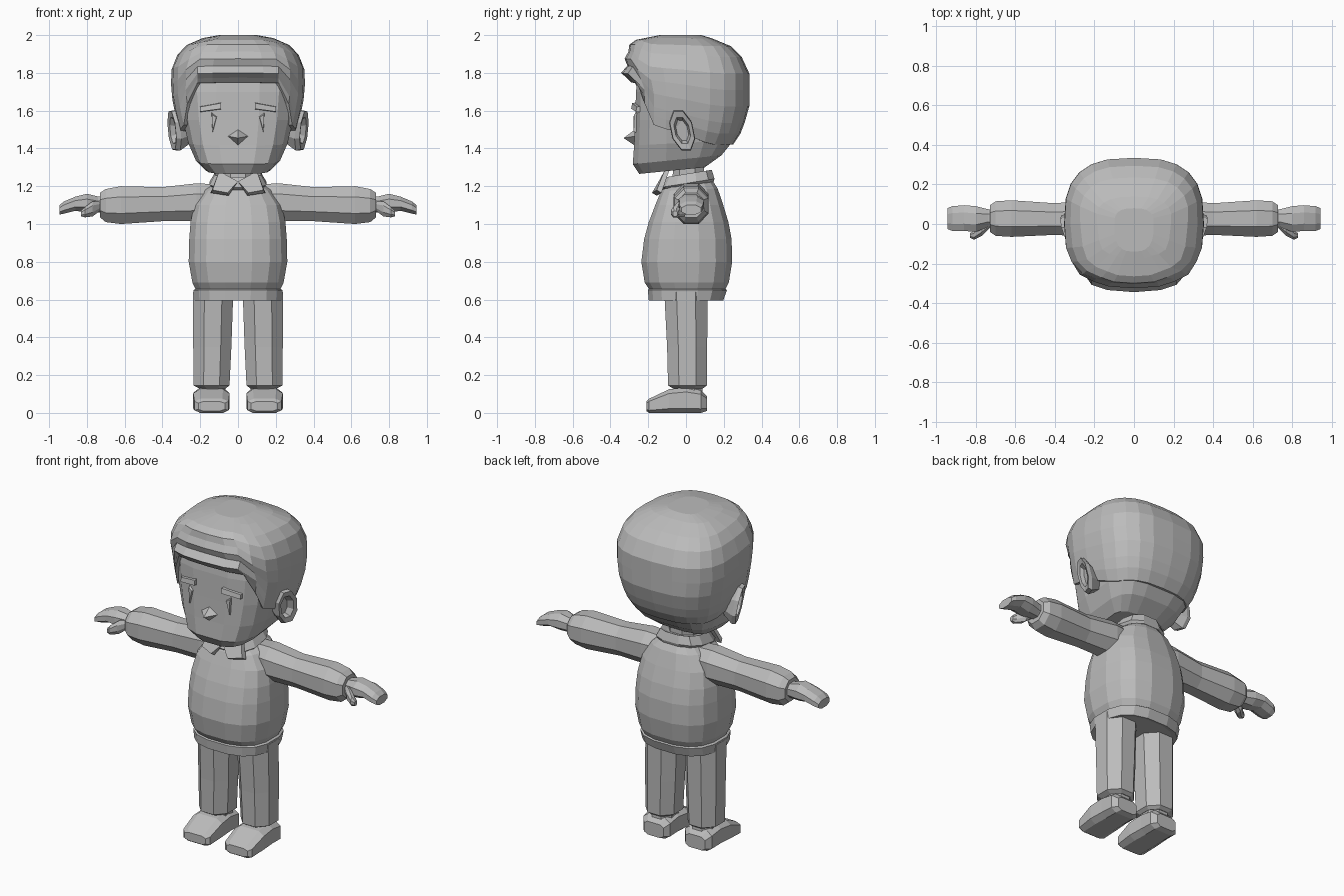
import bpy, bmesh, math
from mathutils import Vector

grey = bpy.data.materials.new("plain_grey")
grey.diffuse_color = (0.5, 0.5, 0.5, 1)


def make(name, verts, faces, mirror=False):
    bm = bmesh.new()
    vs = [bm.verts.new(v) for v in verts]
    for f in faces:
        bm.faces.new([vs[i] for i in f])
    bmesh.ops.recalc_face_normals(bm, faces=bm.faces[:])
    me = bpy.data.meshes.new(name)
    bm.to_mesh(me)
    bm.free()
    me.materials.append(grey)
    ob = bpy.data.objects.new(name, me)
    bpy.context.collection.objects.link(ob)
    if mirror:
        m = ob.modifiers.new("mirror", 'MIRROR')
        m.use_mirror_merge = False
    return ob


def loft(name, rings, mirror=False, cap_start=True):
    n = len(rings[0])
    verts = [p for r in rings for p in r]
    faces = [(k * n + i, k * n + (i + 1) % n, (k + 1) * n + (i + 1) % n, (k + 1) * n + i)
             for k in range(len(rings) - 1) for i in range(n)]
    if cap_start:
        faces.append(tuple(range(n)))
    faces.append(tuple(range(len(verts) - n, len(verts))))
    return make(name, verts, faces, mirror)


def spow(v, e):
    return math.copysign(abs(v) ** (2 / e), v)


def ring(z, hx, yf, yb, tilt=0, e=2.6, n=16):
    """Rounded-square ring with separate front and back depth."""
    pts = []
    for i in range(n):
        a = math.tau * (i + 0.5) / n
        s = spow(math.sin(a), e)
        y = s * (yb if s > 0 else -yf)
        pts.append((hx * spow(math.cos(a), e), y, z + tilt * y))
    return pts


def octagon(axis, p, u0, u1, v0, v1, c=0.28):
    """Chamfered rectangle across the given axis."""
    du, dv = (u1 - u0) * c, (v1 - v0) * c
    uv = [(u0 + du, v0), (u1 - du, v0), (u1, v0 + dv), (u1, v1 - dv),
          (u1 - du, v1), (u0 + du, v1), (u0, v1 - dv), (u0, v0 + dv)]
    return [{'x': (p, u, v), 'y': (u, p, v), 'z': (u, v, p)}[axis] for u, v in uv]


def interp(table, t):
    if t <= table[0][0]:
        return table[0][1]
    for (a, va), (b, vb) in zip(table, table[1:]):
        if t <= b:
            return va + (vb - va) * (t - a) / (b - a)
    return table[-1][1]


# Head
loft("head", [ring(*r, e=3.3) for r in [
    (1.29, .17, -.25, .10, .10), (1.345, .225, -.285, .19, .10),
    (1.43, .265, -.278, .255, .05), (1.55, .295, -.272, .31),
    (1.70, .31, -.268, .315), (1.85, .29, -.25, .29), (1.94, .2, -.18, .18)]])

# Hair cap: lower edge follows brow, sideburn and nape
HX = [(1.4, .26), (1.5, .312), (1.6, .337), (1.7, .355), (1.83, .352),
      (1.93, .305), (1.98, .21), (2.0, .10)]
BACK = [(1.4, .235), (1.47, .285), (1.6, .335), (1.82, .335), (1.9, .285),
        (1.96, .215), (2.0, .08)]
FRONT = [(1.74, .28), (1.775, .315), (1.8, .345), (1.8375, .31), (1.875, .325),
         (1.9125, .305), (1.95, .30), (1.975, .265), (2.0, .14)]
EDGE = [(0, 1.75), (32, 1.745), (47, 1.62), (62, 1.51), (80, 1.5), (110, 1.42), (180, 1.42)]
rings = []
for t, s in [(0, .88), (0, 1), (.1, 1), (.2, 1), (.35, 1), (.5, 1), (.65, 1),
             (.8, 1), (.9, 1), (.97, 1), (1, 1)]:
    row = []
    for i in range(24):
        a = math.tau * i / 24
        fx, fy = spow(math.sin(a), 2.8), -spow(math.cos(a), 2.8)
        zb = interp(EDGE, math.degrees(min(a, math.tau - a)))
        z = zb + t * (2.0 - zb)
        row.append((s * fx * interp(HX, z), s * fy * interp(BACK if fy > 0 else FRONT, z), z))
    rings.append(row)
loft("hair", rings, cap_start=False)

# Ears: oval cups leaning outward at the back
def ear_ring(x, scale, lean):
    pts = []
    for i in range(8):
        a = math.tau * (i + .5) / 8
        y, z = .065 * scale * math.cos(a), .115 * scale * math.sin(a)
        pts.append((x + lean * y + .1 * z, -.02 + y - .2 * z, 1.495 + z))
    return pts

loft("ear", [ear_ring(.27, .7, 0), ear_ring(.325, 1, .35), ear_ring(.35, .95, .35),
             ear_ring(.345, .65, .35), ear_ring(.315, .5, .2)], True)

# Nose, brows and eyes
make("nose", [(-.055, -.27, 1.465), (.055, -.27, 1.465), (0, -.27, 1.415),
              (0, -.27, 1.50), (0, -.33, 1.455)],
     [(0, 3, 4), (3, 1, 4), (1, 2, 4), (2, 0, 4)])
loft("brow", [[(.09, -.25, 1.605), (.09, -.29, 1.61), (.09, -.285, 1.64), (.09, -.25, 1.645)],
              [(.2, -.22, 1.59), (.2, -.265, 1.595), (.2, -.26, 1.62), (.2, -.22, 1.625)]], True)
loft("eye", [[(.11, -.26, 1.57), (.14, -.26, 1.59), (.135, -.26, 1.48)],
             [(.115, -.278, 1.565), (.138, -.275, 1.58), (.135, -.277, 1.49)]], True)

# Neck and collar
loft("neck", [ring(1.15, .085, -.08, .10, n=8), ring(1.36, .085, -.07, .10, n=8)])
loft("collar", [ring(*r, n=12) for r in [
    (1.20, .14, -.13, .15, .16), (1.215, .155, -.145, .155, .16),
    (1.265, .125, -.11, .14, .16), (1.255, .095, -.08, .11, .16)]])
loft("collar_leaf", [
    [(0, -.125, 1.225), (.05, -.155, 1.15), (.145, -.13, 1.165), (.10, -.09, 1.28)],
    [(0, -.145, 1.225), (.055, -.18, 1.165), (.135, -.155, 1.18), (.10, -.115, 1.28)]], True)

# Sweater body and hem
loft("sweater", [ring(*r) for r in [
    (.65, .225, -.195, .21), (.69, .245, -.222, .23), (.80, .265, -.24, .248),
    (.92, .262, -.225, .245), (1.01, .255, -.20, .228), (1.10, .235, -.165, .20),
    (1.18, .18, -.135, .17, .05), (1.22, .12, -.11, .14, .1)]])
loft("hem", [ring(*r) for r in [
    (.60, .20, -.17, .18), (.595, .235, -.20, .20), (.65, .24, -.205, .22),
    (.665, .215, -.19, .20)]])

# Sleeves
loft("sleeve", [octagon('x', *r) for r in [
    (.10, -.05, .11, 1.02, 1.21), (.22, -.065, .12, 1.015, 1.215),
    (.40, -.055, .105, 1.015, 1.195), (.62, -.065, .12, 1.0, 1.20),
    (.70, -.06, .115, 1.01, 1.185), (.73, -.04, .095, 1.035, 1.165)]], True)

# Hands with drooping fingers and a thumb
loft("hand", [octagon('x', *r) for r in [
    (.68, -.015, .07, 1.06, 1.14), (.74, -.015, .075, 1.06, 1.145),
    (.80, -.04, .09, 1.06, 1.16), (.86, -.035, .095, 1.07, 1.145),
    (.92, -.035, .09, 1.055, 1.12), (.945, -.025, .08, 1.05, 1.10)]], True)
loft("thumb", [octagon('x', *r) for r in [
    (.73, -.02, .02, 1.07, 1.12), (.77, -.06, .01, 1.04, 1.12),
    (.81, -.08, -.035, 1.035, 1.09), (.83, -.07, -.045, 1.04, 1.07)]], True)

# Trouser legs
loft("trouser_leg", [octagon('z', *r) for r in [
    (.13, .065, .205, -.07, .09), (.145, .045, .235, -.095, .11),
    (.35, .035, .237, -.10, .112), (.64, .025, .237, -.115, .115)]], True)

# Shoes
loft("ankle", [octagon('z', .08, .06, .215, -.08, .09),
               octagon('z', .15, .07, .2, -.06, .085)], True)
loft("shoe", [octagon('y', *r, c=.18) for r in [
    (-.21, .07, .21, .01, .06), (-.195, .05, .23, 0, .075), (-.09, .045, .237, 0, .125),
    (.0, .05, .232, 0, .135), (.08, .05, .23, 0, .12), (.11, .075, .205, .01, .09)]], True)
